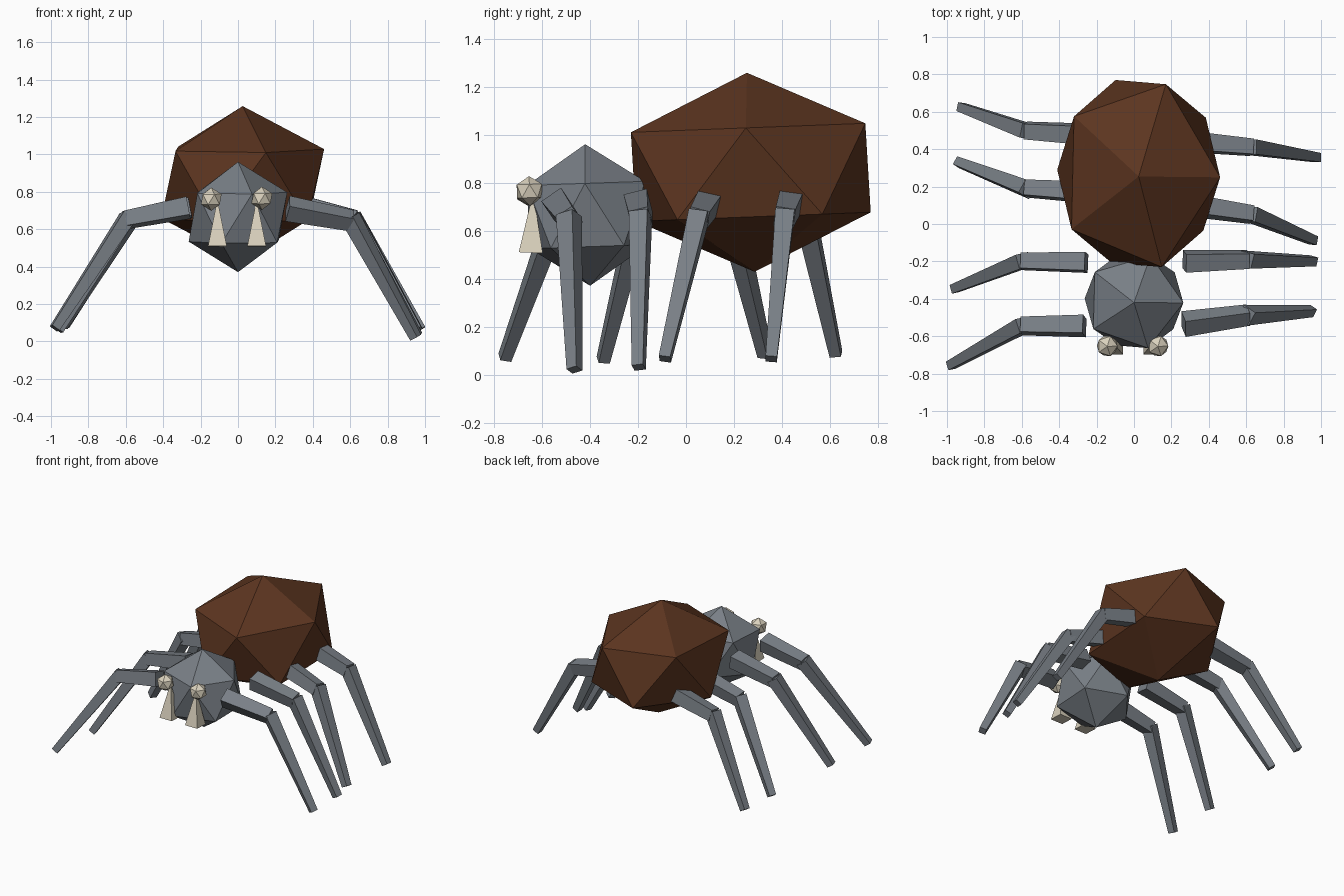
import bpy, bmesh
from math import radians, sqrt
from mathutils import Matrix, Vector, Quaternion

cube = bpy.data.objects.get("Cube")
if cube:
    bpy.data.objects.remove(cube, do_unlink=True)


def material(name, color):
    m = bpy.data.materials.new(name)
    m.use_nodes = True
    m.diffuse_color = (*color, 1)
    m.node_tree.nodes["Principled BSDF"].inputs["Base Color"].default_value = (*color, 1)
    return m


brown = material("brown", (0.106, 0.035, 0.014))
grey = material("slate grey", (0.19, 0.212, 0.238))
cream = material("cream", (0.70, 0.64, 0.51))


def finish(name, bm, mat):
    bmesh.ops.recalc_face_normals(bm, faces=bm.faces)
    mesh = bpy.data.meshes.new(name)
    bm.to_mesh(mesh)
    bm.free()
    mesh.materials.append(mat)
    obj = bpy.data.objects.new(name, mesh)
    bpy.context.collection.objects.link(obj)


def faceted_ball(name, center, size, pitch, turn, mat):
    """Twenty-sided ball, turned about z, stretched to size, pitched about x."""
    bm = bmesh.new()
    mx = (Matrix.Translation(center) @ Matrix.Rotation(radians(pitch), 4, 'X')
          @ Matrix.Diagonal((*size, 1)) @ Matrix.Rotation(radians(turn), 4, 'Z'))
    bmesh.ops.create_icosphere(bm, subdivisions=1, radius=1, matrix=mx)
    finish(name, bm, mat)


def beam(name, start, end, w1, w2, mat, roll=0):
    """Square tapered bar from start to end, rolled about its length."""
    a, b = Vector(start), Vector(end)
    d = (b - a).normalized()
    side = Vector((0, 0, 1)).cross(d).normalized()
    axis = d if d.x >= 0 else -d
    side.rotate(Quaternion(axis, radians(roll)))
    frame = Matrix((side, d.cross(side), d)).transposed().to_4x4()
    mx = (Matrix.Translation((a + b) / 2) @ frame
          @ Matrix.Rotation(radians(45), 4, 'Z'))
    bm = bmesh.new()
    bmesh.ops.create_cone(bm, cap_ends=True, segments=4, radius1=w1 / sqrt(2),
                          radius2=w2 / sqrt(2), depth=(b - a).length, matrix=mx)
    finish(name, bm, mat)


# Body
faceted_ball("abdomen", (0.025, 0.27, 0.843), (0.487, 0.575, 0.415), 2.2, -1.5, brown)
faceted_ball("head", (0, -0.41, 0.665), (0.295, 0.29, 0.295), 2, -1.5, grey)

# Eyes and fangs
for side, ex, ez in (("right", -0.143, 0.76), ("left", 0.128, 0.765)):
    faceted_ball(side + "_eye", (ex, -0.652, ez), (0.062,) * 3, 2, 0, cream)
    fx = 0.1 if side == "left" else -0.11
    beam(side + "_fang", (fx, -0.647, 0.508), (fx, -0.637, 0.76), 0.1, 0.0, cream)

# Legs: hip, knee, foot, roll
legs = {
    "left_leg_1": ((0.265, -0.535, 0.71), (0.61, -0.487, 0.645), (0.95, -0.465, 0.02), 35),
    "left_leg_2": ((0.27, -0.20, 0.715), (0.61, -0.19, 0.65), (0.96, -0.197, 0.03), 14),
    "left_leg_3": ((0.30, 0.10, 0.73), (0.63, 0.05, 0.65), (0.96, -0.088, 0.065), -15),
    "left_leg_4": ((0.30, 0.44, 0.735), (0.63, 0.41, 0.655), (0.98, 0.355, 0.065), -9),
    "right_leg_1": ((-0.265, -0.545, 0.715), (-0.60, -0.545, 0.65), (-0.98, -0.755, 0.07), -14),
    "right_leg_2": ((-0.255, -0.205, 0.715), (-0.60, -0.20, 0.65), (-0.96, -0.345, 0.06), -8),
    "right_leg_3": ((-0.26, 0.17, 0.72), (-0.58, 0.19, 0.655), (-0.94, 0.33, 0.08), -10),
    "right_leg_4": ((-0.26, 0.48, 0.72), (-0.58, 0.50, 0.655), (-0.925, 0.625, 0.085), 10),
}
for name, (hip, knee, foot, roll) in legs.items():
    beam(name + "_upper", hip, knee, 0.1, 0.083, grey, roll)
    top = Vector(knee) + (Vector(knee) - Vector(foot)).normalized() * 0.02
    beam(name + "_lower", top, foot, 0.08, 0.048, grey, roll)
